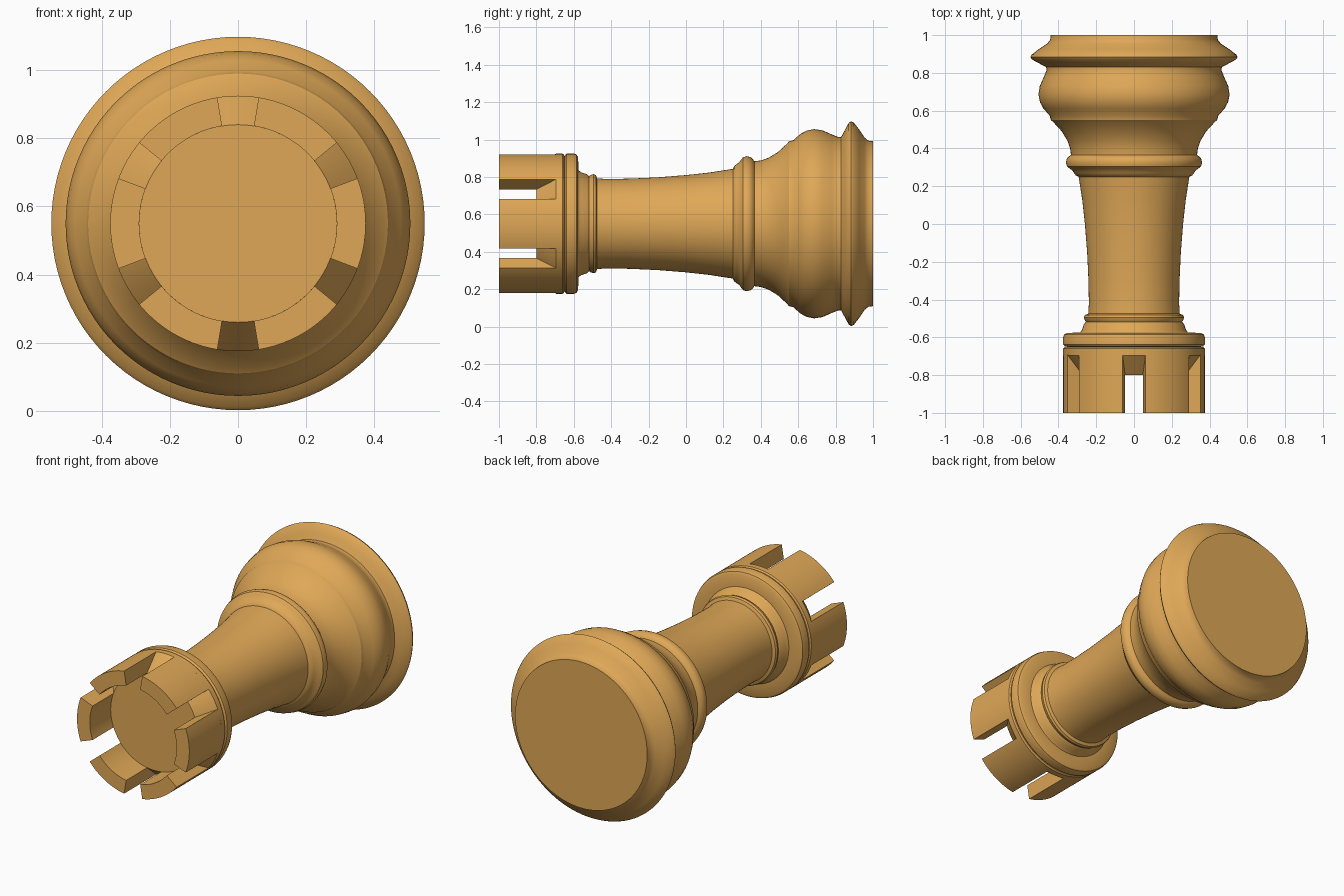
import bpy, bmesh, math

if "Cube" in bpy.data.objects:
    bpy.data.objects.remove(bpy.data.objects["Cube"])

CZ = 0.55      # height of the long axis
SEG = 96

wood = bpy.data.materials.new("warm wood")
wood.diffuse_color = (0.74, 0.39, 0.095, 1)
wood.use_nodes = True
wood.node_tree.nodes["Principled BSDF"].inputs["Base Color"].default_value = wood.diffuse_color


def finish(bm, name, angle):
    bmesh.ops.recalc_face_normals(bm, faces=bm.faces)
    me = bpy.data.meshes.new(name)
    bm.to_mesh(me)
    bm.free()
    ob = bpy.data.objects.new(name, me)
    bpy.context.collection.objects.link(ob)
    me.materials.append(wood)
    bpy.ops.object.select_all(action='DESELECT')
    ob.select_set(True)
    bpy.context.view_layer.objects.active = ob
    bpy.ops.object.shade_smooth_by_angle(angle=math.radians(angle))
    return ob


def point(r, y, a):
    return (r * math.cos(a), y, CZ + r * math.sin(a))


def lathe(name, profile):
    bm = bmesh.new()
    rings = [[bm.verts.new(point(r, y, 2 * math.pi * i / SEG)) for i in range(SEG)]
             for y, r in profile]
    for a, b in zip(rings, rings[1:]):
        for i in range(SEG):
            j = (i + 1) % SEG
            bm.faces.new((a[i], a[j], b[j], b[i]))
    bm.faces.new(rings[0])
    bm.faces.new(rings[-1])
    return finish(bm, name, 32)


# crown floor with sloped rim between the battlements
lathe("crown_base", [(-0.80, 0.29), (-0.695, 0.375), (-0.66, 0.375),
                     (-0.652, 0.368), (-0.65, 0.355), (-0.64, 0.355)])

# collar, stem and foot
lathe("body", [
    (-0.65, 0.355), (-0.648, 0.366), (-0.638, 0.375), (-0.60, 0.375), (-0.585, 0.37),
    (-0.577, 0.355), (-0.574, 0.285), (-0.56, 0.275), (-0.53, 0.265), (-0.518, 0.254),
    (-0.51, 0.26), (-0.495, 0.265), (-0.482, 0.26), (-0.475, 0.242),
    (-0.42, 0.239), (-0.3, 0.241), (-0.15, 0.248), (0.0, 0.26), (0.12, 0.273),
    (0.25, 0.293), (0.257, 0.308), (0.27, 0.318), (0.285, 0.328), (0.293, 0.34),
    (0.305, 0.355), (0.325, 0.361), (0.345, 0.356), (0.358, 0.345), (0.365, 0.334),
    (0.40, 0.338), (0.44, 0.352), (0.49, 0.382), (0.54, 0.428), (0.55, 0.44),
    (0.575, 0.447), (0.61, 0.479), (0.645, 0.498), (0.685, 0.506), (0.73, 0.499),
    (0.78, 0.477), (0.815, 0.463), (0.83, 0.465), (0.848, 0.498), (0.87, 0.539),
    (0.883, 0.548), (0.897, 0.541), (0.925, 0.505), (0.955, 0.46), (0.975, 0.444),
    (1.0, 0.441)])

# six battlements, slots centred at 30, 90, 150 ... degrees
STEPS = 14
HALF = math.radians(20.7)
for k in range(6):
    bm = bmesh.new()
    rows = []
    for i in range(STEPS + 1):
        a = math.radians(60 * k) - HALF + 2 * HALF * i / STEPS
        rows.append([bm.verts.new(point(r, y, a)) for r, y in
                     ((0.29, -1), (0.375, -1), (0.375, -0.69), (0.29, -0.795))])
    for p, q in zip(rows, rows[1:]):
        for i in range(4):
            j = (i + 1) % 4
            bm.faces.new((p[i], p[j], q[j], q[i]))
    bm.faces.new(rows[0])
    bm.faces.new(rows[-1])
    finish(bm, "battlement_%d" % (k + 1), 32)
